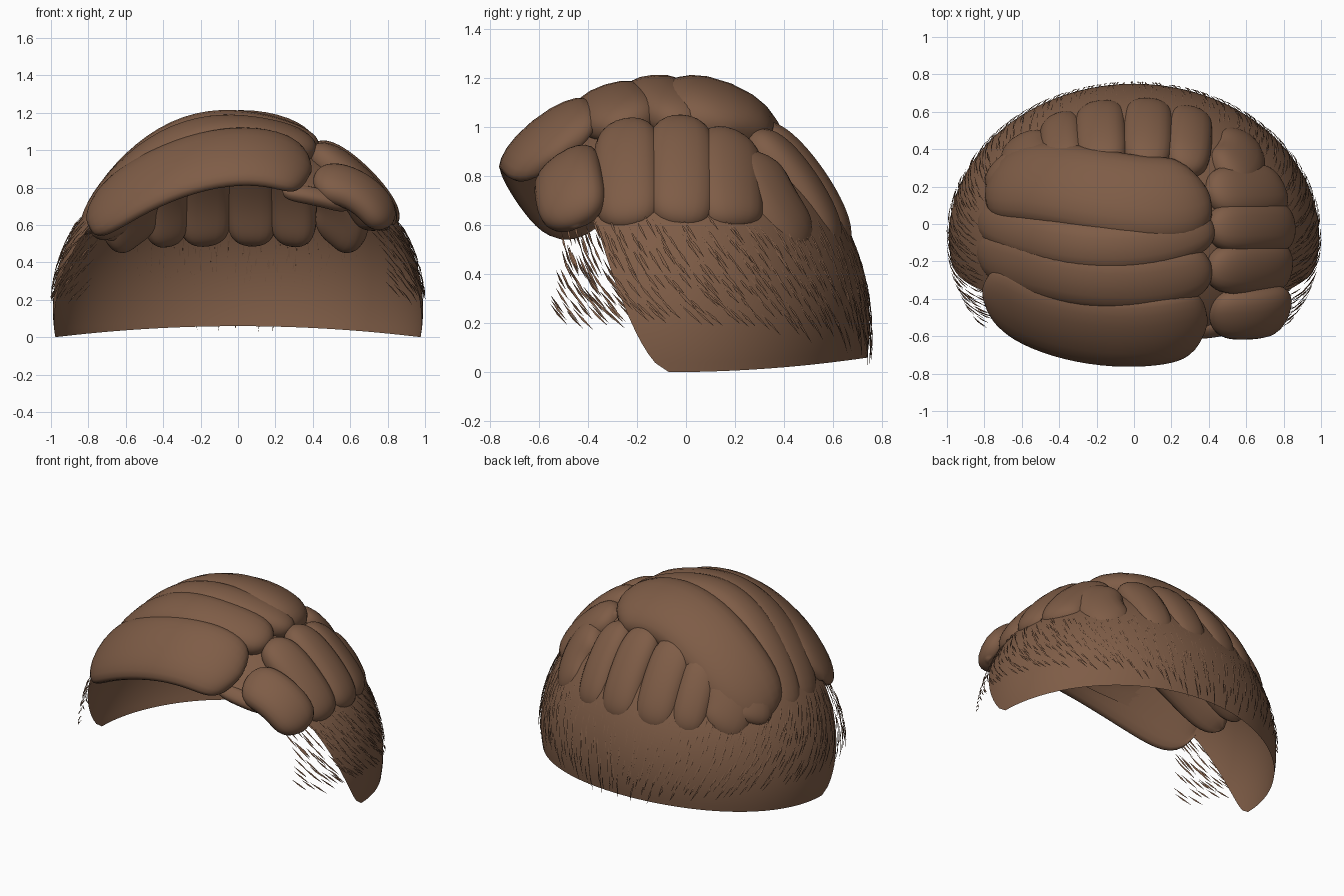
import bpy, bmesh, math, random
from mathutils import Vector

random.seed(4)
if "Cube" in bpy.data.objects:
    bpy.data.objects.remove(bpy.data.objects["Cube"])

CENTRE = Vector((0, -0.07, 0.15))

brown = bpy.data.materials.new("hair_brown")
brown.use_nodes = True
COLOUR = (0.21, 0.108, 0.062, 1)
brown.diffuse_color = COLOUR
brown.node_tree.nodes["Principled BSDF"].inputs["Base Color"].default_value = COLOUR


def finish(name, bm):
    bmesh.ops.recalc_face_normals(bm, faces=bm.faces)
    mesh = bpy.data.meshes.new(name)
    bm.to_mesh(mesh)
    bm.free()
    mesh.materials.append(brown)
    for face in mesh.polygons:
        face.use_smooth = True
    obj = bpy.data.objects.new(name, mesh)
    bpy.context.collection.objects.link(obj)


def radii(y):
    # Outer hair volume, longer towards the forehead
    return Vector((0.965, 0.79 if y > CENTRE.y else 0.91, 1.03))


def on_hair(x, y, z=None):
    """Put a point on the outer hair volume; z is found when left out."""
    r = radii(y)
    d = Vector((x, y, 0 if z is None else z)) - CENTRE
    if z is None:
        d.z = r.z * math.sqrt(max(0, 1 - (d.x / r.x) ** 2 - (d.y / r.y) ** 2))
        return CENTRE + d
    return CENTRE + d / math.sqrt(sum((d[i] / r[i]) ** 2 for i in range(3)))


def normal_at(p):
    r, d = radii(p.y), p - CENTRE
    return Vector([d[i] / r[i] ** 2 for i in range(3)]).normalized()


def curve_point(points, t):
    """Smooth curve through evenly spaced control points."""
    n = len(points) - 1
    total = Vector()
    for i, p in enumerate(points):
        w = 1
        for j in range(n + 1):
            if j != i:
                w *= (t * n - j) / (i - j)
        total += p * w
    return total


def lock(name, path, width, thick=0.085, depth=0.05, project=True, blunt=5):
    """A flattened, round-ended lock of hair lying along a path."""
    points = [on_hair(*p) if project else Vector(p) for p in path]
    rings, sides = 32, 20
    bm = bmesh.new()
    loops = []
    for i in range(rings + 1):
        t = 0.5 - 0.5 * math.cos(math.pi * i / rings)
        c = curve_point(points, t)
        tangent = (curve_point(points, t + 0.01) - curve_point(points, t - 0.01)).normalized()
        n = normal_at(c)
        side = tangent.cross(n).normalized()
        n = side.cross(tangent)
        taper = max(0.02, 1 - abs(2 * t - 1) ** blunt) ** 0.5
        loop = []
        for k in range(sides):
            a = math.tau * k / sides
            u = math.copysign(abs(math.cos(a)) ** 0.8, math.cos(a)) * width / 2
            v = math.copysign(abs(math.sin(a)) ** 0.8, math.sin(a)) * thick
            # Bend the section to follow the roundness of the head
            loop.append(bm.verts.new(c + (side * u + n * v) * taper - n * (depth + 0.5 * u * u)))
        loops.append(loop)
    for a, b in zip(loops, loops[1:]):
        for k in range(sides):
            m = (k + 1) % sides
            bm.faces.new((a[k], a[m], b[m], b[k]))
    bm.faces.new(loops[0])
    bm.faces.new(loops[-1])
    finish(name, bm)


# Scalp: a thin dome, open at the face
def scalp_point(azimuth, z, grow=1.0):
    r = math.sqrt(max(0, 1 - ((z - CENTRE.z) / 0.92) ** 2)) * grow
    return Vector((0.99 * r * math.sin(azimuth), CENTRE.y + 0.82 * r * math.cos(azimuth), z))


def hairline(z):
    """Azimuth from the back at which the scalp stops."""
    r = 0.82 * math.sqrt(max(1e-6, 1 - ((z - CENTRE.z) / 0.92) ** 2))
    y = -0.4 * z ** 0.6 - max(0, z - 0.6) * 0.9
    return math.acos(max(-1, min(1, y / r)))


bm = bmesh.new()
grid = []
ROWS, COLS = 44, 72
for i in range(ROWS + 1):
    z = 1.069 * math.sin(math.pi / 2 * i / ROWS)
    row = []
    for j in range(COLS + 1):
        p = scalp_point((2 * j / COLS - 1) * hairline(z), z)
        p.z += 0.09 * max(0, p.y + 0.07) ** 2 * (1 - z / 1.07)
        row.append(bm.verts.new(p))
    grid.append(row)
for a, b in zip(grid, grid[1:]):
    for j in range(COLS):
        bm.faces.new((a[j], a[j + 1], b[j + 1], b[j]))
bmesh.ops.remove_doubles(bm, verts=bm.verts, dist=0.0005)
finish("scalp", bm)

# Long locks swept from the parting over to the right
lock("fringe", [(0.4, -0.53, 0.89), (0.02, -0.605, 1.0), (-0.42, -0.555, 0.895), (-0.82, -0.35, 0.64)],
     0.46, 0.055, 0.02, False, 9)
lock("sweep_front", [(0.43, -0.23), (0, -0.32), (-0.43, -0.28), (-0.85, -0.14, 0.58)], 0.33, blunt=9)
lock("sweep_middle", [(0.44, 0), (0, -0.125), (-0.43, -0.1), (-0.86, 0.04, 0.58)], 0.27, blunt=9)
lock("sweep_crown", [(0.41, 0.19), (0, 0.165), (-0.43, 0.24), (-0.82, 0.24, 0.58)], 0.49, 0.1, blunt=8)

# Short locks falling from the parting to the left
lock("left_lock_front", [(0.4, -0.5, 0.86), (0.66, -0.5, 0.8), (0.83, -0.46, 0.6)],
     0.3, 0.075, 0.03, False)
lock("left_lock_temple", [(0.42, -0.25), (0.7, -0.25, 0.84), (0.86, -0.24, 0.6)], 0.28)
lock("left_lock_middle", [(0.43, -0.02), (0.71, -0.01, 0.84), (0.87, -0.02, 0.6)], 0.28)
lock("left_lock_rear", [(0.42, 0.2), (0.69, 0.2, 0.82), (0.82, 0.22, 0.6)], 0.3)
lock("left_under_lock", [(0.24, -0.55, 0.78), (0.42, -0.56, 0.75), (0.6, -0.5, 0.7)],
     0.1, 0.04, 0, False)

# Locks falling down the back of the head
for i, (x, width) in enumerate([(0.32, 0.25), (0.08, 0.27), (-0.19, 0.28), (-0.42, 0.24)]):
    tip_y = CENTRE.y + 0.77 * math.sqrt(1 - (x / 0.96) ** 2)
    lock("back_lock_%d" % (i + 1),
         [(x * 0.9, tip_y * 0.45), (x * 1.02, tip_y * 0.82, 0.8), (x, tip_y, 0.51)], width)
lock("back_lock_left", [(0.48, 0.28), (0.65, 0.42, 0.78), (0.56, 0.55, 0.53)], 0.31)
lock("back_lock_right", [(-0.45, 0.3), (-0.66, 0.42, 0.78), (-0.61, 0.53, 0.53)], 0.33)
lock("back_lock_right_outer", [(-0.55, 0.28), (-0.76, 0.32, 0.77), (-0.77, 0.36, 0.58)], 0.28)

# Fine strands combed down and back below the locks
bm = bmesh.new()
for side in (-1, 1):
    for i in range(34):
        for j in range(8):
            az = math.radians(127) * (i + random.random()) / 34
            front = min(1, az / 1.3)
            low = 0.15 + 0.1 * front
            z = low + (0.66 - low) * (j + random.random()) / 8
            length = random.uniform(0.1, 0.16)
            slope = front * (0.75 + 2 * max(0, 0.5 - z))
            drop = length / math.sqrt(1 + slope ** 2)
            root = scalp_point(side * az, z, 1.004)
            tip = scalp_point(side * (az - drop * slope / 0.9), z - drop, 1.014)
            mid = scalp_point(side * (az - drop * slope / 1.8), z - drop / 2, 1.011)
            across = (tip - root).cross(mid - CENTRE).normalized() * 0.005
            out = (mid - CENTRE).normalized() * 0.004
            verts = [bm.verts.new(p) for p in (root, mid + across, tip, mid - across, mid + out)]
            for k in range(4):
                bm.faces.new((verts[k], verts[(k + 1) % 4], verts[4]))
finish("fine_strands", bm)
